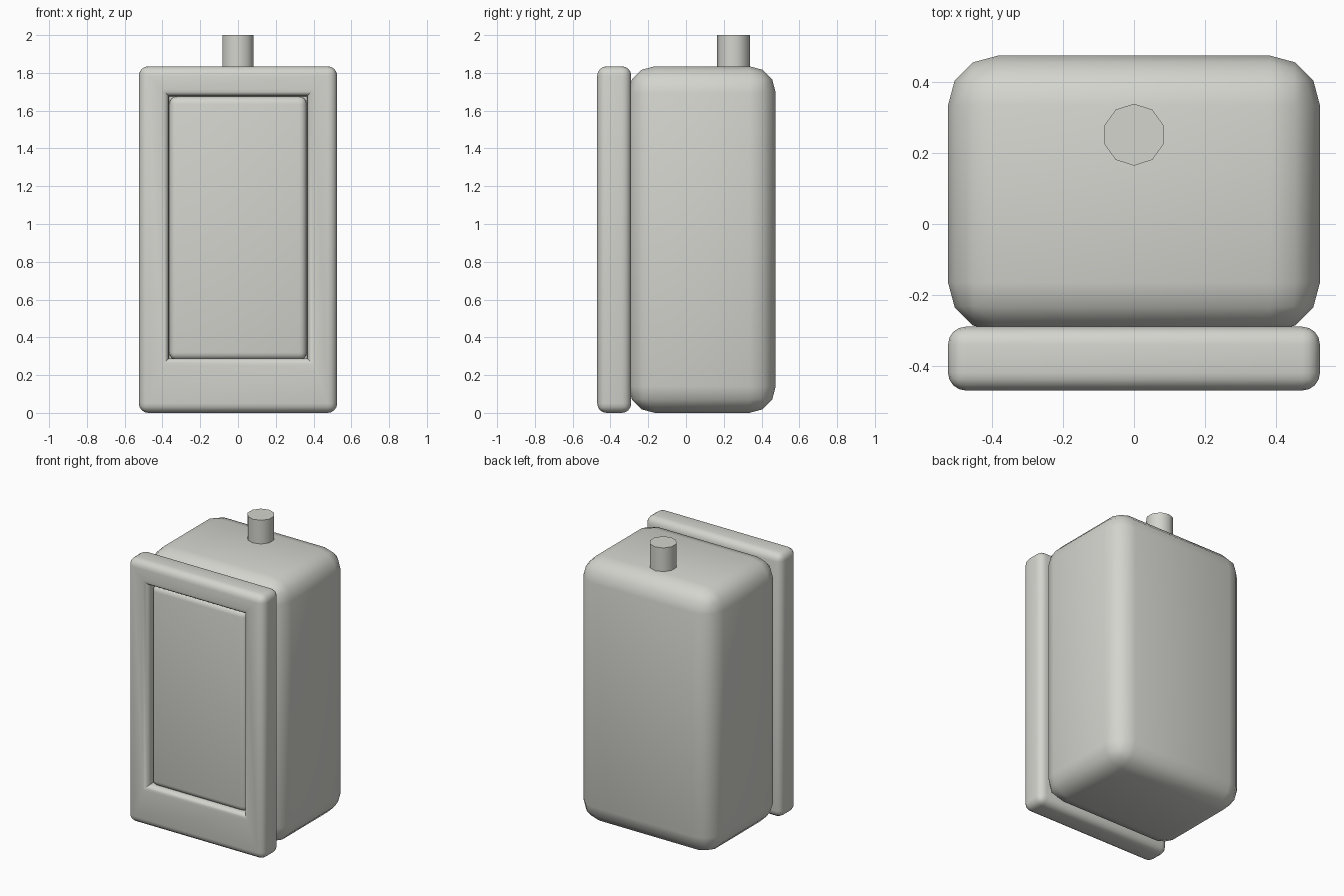
import bpy, bmesh, math
from mathutils import Vector, Matrix

cube = bpy.data.objects.get("Cube")
if cube:
    bpy.data.objects.remove(cube, do_unlink=True)

# Single warm grey material
grey = bpy.data.materials.new("warm_grey")
grey.use_nodes = True
colour = (0.66, 0.66, 0.62, 1)
grey.diffuse_color = colour
grey.node_tree.nodes["Principled BSDF"].inputs["Base Color"].default_value = colour


def finish(bm, name):
    """Turn a bmesh into a smooth-shaded grey object."""
    mesh = bpy.data.meshes.new(name)
    bm.normal_update()
    bm.to_mesh(mesh)
    bm.free()
    mesh.materials.append(grey)
    obj = bpy.data.objects.new(name, mesh)
    bpy.context.collection.objects.link(obj)
    bpy.ops.object.select_all(action='DESELECT')
    obj.select_set(True)
    bpy.context.view_layer.objects.active = obj
    bpy.ops.object.shade_smooth_by_angle(angle=math.radians(40))
    return obj


def rounded_box(low, high, radius, segments):
    low, high = Vector(low), Vector(high)
    bm = bmesh.new()
    bmesh.ops.create_cube(bm, size=1)
    for v in bm.verts:
        v.co = (low + high) / 2 + v.co * (high - low)
    bmesh.ops.bevel(bm, geom=bm.edges[:], offset=radius, segments=segments,
                    profile=0.5, affect='EDGES')
    bm.normal_update()
    return bm


# Main body with large rounded edges
finish(rounded_box((-0.525, -0.305, 0), (0.525, 0.475, 1.835), 0.14, 3), "body")

# Door slab, with a rolled-in opening set above its deeper bottom rail
door = rounded_box((-0.525, -0.47, 0), (0.525, -0.29, 1.835), 0.05, 4)
front = max((f for f in door.faces if f.normal.y < -0.99), key=lambda f: f.calc_area())


def step_in(thickness, depth):
    bmesh.ops.inset_region(door, faces=[front], thickness=thickness, depth=0,
                           use_even_offset=True, use_boundary=True)
    for v in front.verts:
        v.co.y += depth


step_in(0.072, 0)
for v in front.verts:
    if v.co.z < 0.5:
        v.co.z += 0.13

roll, steps = 0.036, 4
for i in range(steps):
    a, b = (math.pi / 2 * k / steps for k in (i, i + 1))
    step_in(roll * (math.sin(b) - math.sin(a)), roll * (math.cos(a) - math.cos(b)))
step_in(0.001, 0.045)
finish(door, "door_frame")

# Raised panel inside the door opening
finish(rounded_box((-0.364, -0.44, 0.28), (0.364, -0.35, 1.675), 0.04, 4), "door_panel")

# Ten-sided pipe on top, towards the back
pipe = bmesh.new()
bmesh.ops.create_cone(pipe, cap_ends=True, segments=10, radius1=0.0875, radius2=0.0875,
                      depth=0.25, matrix=Matrix.Translation((0, 0.252, 1.875)))
finish(pipe, "top_pipe")
